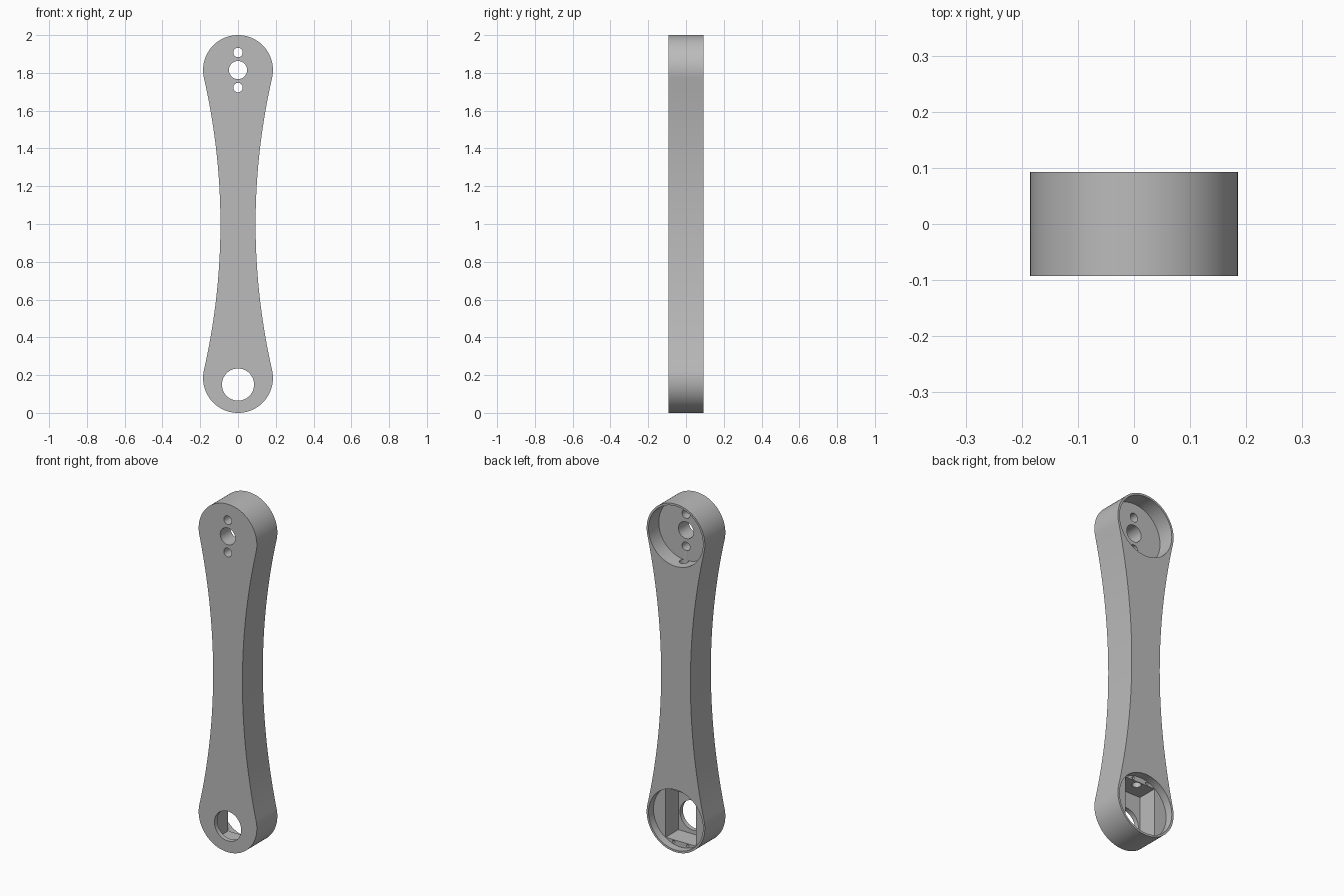
import bpy, bmesh, math
from mathutils import Matrix, Vector

cube = bpy.data.objects.get("Cube")
if cube:
    bpy.data.objects.remove(cube, do_unlink=True)

HALF = 0.093      # half thickness of the arm
R_END = 0.185     # radius of the rounded ends
Z_LOW, Z_HIGH = R_END, 2 - R_END

grey = bpy.data.materials.new("plain_grey")
grey.use_nodes = True
colour = (0.5, 0.5, 0.5, 1)
grey.diffuse_color = colour
grey.node_tree.nodes["Principled BSDF"].inputs["Base Color"].default_value = colour


def make_object(name, bm):
    bmesh.ops.recalc_face_normals(bm, faces=bm.faces)
    mesh = bpy.data.meshes.new(name)
    bm.to_mesh(mesh)
    bm.free()
    mesh.materials.append(grey)
    obj = bpy.data.objects.new(name, mesh)
    bpy.context.collection.objects.link(obj)
    return obj


def cut(cutter):
    """Subtract a cutter from the arm and discard it."""
    bpy.context.view_layer.objects.active = arm
    mod = arm.modifiers.new(cutter.name, "BOOLEAN")
    mod.operation, mod.solver, mod.object = "DIFFERENCE", "EXACT", cutter
    bpy.ops.object.modifier_apply(modifier=mod.name)
    bpy.data.objects.remove(cutter, do_unlink=True)


def cut_round(name, x, z, radius, y0, y1, sides=64):
    """Round hole running along y from y0 to y1."""
    bm = bmesh.new()
    place = Matrix.Translation((x, (y0 + y1) / 2, z)) @ Matrix.Rotation(math.pi / 2, 4, "X")
    bmesh.ops.create_cone(bm, cap_ends=True, segments=sides, radius1=radius,
                          radius2=radius, depth=y1 - y0, matrix=place)
    cut(make_object(name, bm))


# Arm outline: quarter profile (end arc, then waisted flank), mirrored around
tilt = math.radians(13)
quarter = []
for i in range(25):
    a = math.pi / 2 - (math.pi / 2 + tilt) * i / 24
    quarter.append((R_END * math.cos(a), Z_HIGH + R_END * math.sin(a)))
x_t, z_t = quarter[-1]
for i in range(1, 21):
    t = 1 - i / 20
    quarter.append((HALF + (x_t - HALF) * t * t, 1 + (z_t - 1) * t))
right_side = quarter + [(x, 2 - z) for x, z in reversed(quarter[:-1])]
outline = right_side + [(-x, z) for x, z in reversed(right_side[1:-1])]

bm = bmesh.new()
face = bm.faces.new([bm.verts.new((x, -HALF, z)) for x, z in outline])
solid = bmesh.ops.extrude_face_region(bm, geom=[face])
bmesh.ops.translate(bm, vec=Vector((0, 2 * HALF, 0)),
                    verts=[v for v in solid["geom"] if isinstance(v, bmesh.types.BMVert)])
arm = make_object("linkage_arm", bm)

# Upper round pocket in the back, with three through holes
cut_round("upper_pocket", 0, Z_HIGH, 0.173, 0, 0.2, 96)
cut_round("upper_axle_hole", 0, Z_HIGH, 0.048, -0.2, 0.05)
for dz in (-0.093, 0.093):
    cut_round("upper_pin_hole", 0, Z_HIGH + dz, 0.025, -0.2, 0.05, 32)

# Lower shallow recess, rectangular pocket and shaft hole
cut_round("lower_recess", 0, Z_LOW, 0.173, 0.048, 0.2, 96)
bm = bmesh.new()
bmesh.ops.create_cube(bm, size=1, matrix=Matrix.Translation((0, -0.004, Z_LOW))
                      @ Matrix.Diagonal((0.192, 0.126, 0.284, 1)))
cut(make_object("motor_pocket", bm))
cut_round("shaft_hole", 0, 0.15, 0.085, -0.2, 0)

# Screw holes above and below the rectangular pocket
for x in (-0.045, 0.045):
    for dz in (-0.154, 0.154):
        cut_round("screw_hole", x, Z_LOW + dz, 0.008, -0.02, 0.06, 16)

# Cable channel joining both pockets
bm = bmesh.new()
bmesh.ops.create_cone(bm, cap_ends=True, segments=32, radius1=0.024, radius2=0.024,
                      depth=1.4, matrix=Matrix.Translation((0, 0.02, 1)))
cut(make_object("cable_channel", bm))

# Smooth curved walls, crisp rims
bpy.ops.object.select_all(action="DESELECT")
arm.select_set(True)
bpy.context.view_layer.objects.active = arm
bpy.ops.object.shade_smooth_by_angle(angle=math.radians(25))
